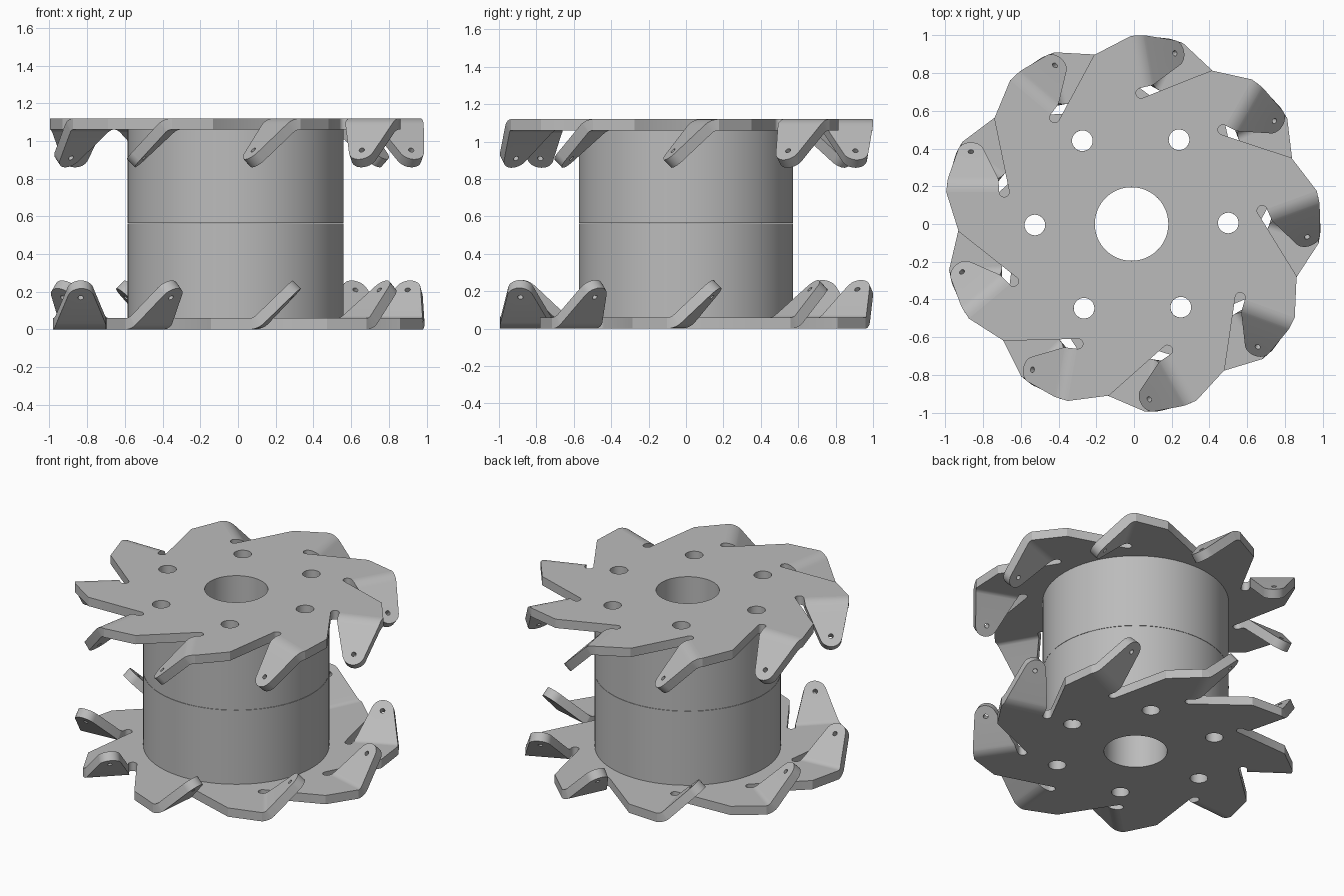
import bpy, bmesh
from math import sin, cos, pi, radians
from mathutils import Matrix, Vector

if "Cube" in bpy.data.objects:
    bpy.data.objects.remove(bpy.data.objects["Cube"])

CX, H, T = -0.013, 1.12, 0.06        # axle x, total height, plate thickness
BORE, BOLT, BOLT_RING = 0.195, 0.055, 0.513
V0, R, BEND = -0.17, 0.08, radians(45)   # bend line, bend radius, bend angle

steel = bpy.data.materials.new("grey_steel")
steel.diffuse_color = (0.5, 0.5, 0.5, 1)
steel.use_nodes = True
steel.node_tree.nodes["Principled BSDF"].inputs["Base Color"].default_value = steel.diffuse_color


def arc(cx, cy, r, a0, a1, n):
    return [(cx + r * cos(radians(a0 + (a1 - a0) * i / n)),
             cy + r * sin(radians(a0 + (a1 - a0) * i / n))) for i in range(n + 1)]


def circle(cx, cy, r, n):
    return arc(cx, cy, r, 0, 360, n)[:-1]


def slab(loops, z0, z1, cuts=()):
    """Filled outline with holes, optionally cut along y, extruded from z0 to z1."""
    bm = bmesh.new()
    for loop in loops:
        vs = [bm.verts.new((x, y, z0)) for x, y in loop]
        for i, v in enumerate(vs):
            bm.edges.new((v, vs[(i + 1) % len(vs)]))
    bmesh.ops.triangle_fill(bm, use_beauty=True, edges=bm.edges[:], normal=(0, 0, 1))
    for y in cuts:
        bmesh.ops.bisect_plane(bm, geom=bm.verts[:] + bm.edges[:] + bm.faces[:],
                               plane_co=(0, y, 0), plane_no=(0, 1, 0))
    ext = bmesh.ops.extrude_face_region(bm, geom=bm.faces[:])["geom"]
    for v in ext:
        if isinstance(v, bmesh.types.BMVert):
            v.co.z = z1
    bmesh.ops.recalc_face_normals(bm, faces=bm.faces[:])
    return bm


def finish(name, bm):
    bmesh.ops.recalc_face_normals(bm, faces=bm.faces[:])
    me = bpy.data.meshes.new(name)
    bm.to_mesh(me)
    bm.free()
    me.materials.append(steel)
    ob = bpy.data.objects.new(name, me)
    bpy.context.collection.objects.link(ob)
    bpy.ops.object.select_all(action='DESELECT')
    ob.select_set(True)
    bpy.context.view_layer.objects.active = ob
    bpy.ops.object.shade_smooth_by_angle(angle=radians(28))


def bore_holes(turn):
    holes = [circle(0, 0, BORE, 64)]
    for k in range(6):
        a = radians(60 * k + turn)
        holes.append(circle(BOLT_RING * cos(a), BOLT_RING * sin(a), BOLT, 24))
    return holes


def bent_tab():
    """Roller tab: flat outline (u, s) curled down around the bend line."""
    outline = [(0.702, 0), (0.983, 0), (0.975, 0.05)]
    outline += arc(0.852, 0.255, 0.07, 15, 160, 12) + [(0.706, 0.05)]
    end = R * BEND
    bm = slab([outline, circle(0.852, 0.255, 0.015, 12)], -T / 2, T / 2,
              [end * i / 6 for i in range(1, 7)])
    for v in bm.verts:
        u, s, w = v.co
        th = min(s / R, BEND)
        rest = max(s - end, 0)
        v.co = (u, V0 - (R + w) * sin(th) - rest * cos(BEND),
                H - T / 2 - R + (R + w) * cos(th) - rest * sin(BEND))
    return bm


def plate(name, bolt_turn, matrix):
    # saw-tooth outline: corner, bend line, rounded relief slot, nine times
    tooth = [(0.917, 0.04), (0.983, V0)] + arc(0.675, V0, 0.027, 0, 180, 8)
    outline = []
    for k in range(9):
        a = radians(20 - 40 * k)
        outline += [(x * cos(a) - y * sin(a), x * sin(a) + y * cos(a)) for x, y in tooth]
    bm = slab([outline] + bore_holes(bolt_turn), H - T, H)
    tab = bent_tab()
    me = bpy.data.meshes.new("tab_tmp")
    tab.transform(Matrix.Rotation(radians(20), 4, 'Z'))
    for k in range(9):
        tab.to_mesh(me)
        bm.from_mesh(me)
        tab.transform(Matrix.Rotation(radians(40), 4, 'Z'))
    tab.free()
    bpy.data.meshes.remove(me)
    bm.transform(matrix)
    finish(name, bm)


# End plates: the bottom one is the top one flipped over and turned slightly
centre = Matrix.Translation((CX, 0, 0))
flip = Matrix.Translation((0, 0, H)) @ Matrix.Rotation(pi, 4, 'X')
plate("top_plate", 0.6, centre)
plate("bottom_plate", 3.7, centre @ Matrix.Rotation(radians(4.3), 4, 'Z') @ flip)

# Two-piece drum between the plates
for name, z0, z1 in (("lower_drum", T, 0.563), ("upper_drum", 0.565, H - T)):
    bm = slab([circle(0, 0, 0.573, 72)] + bore_holes(0.6), z0, z1)
    bm.transform(centre)
    finish(name, bm)
